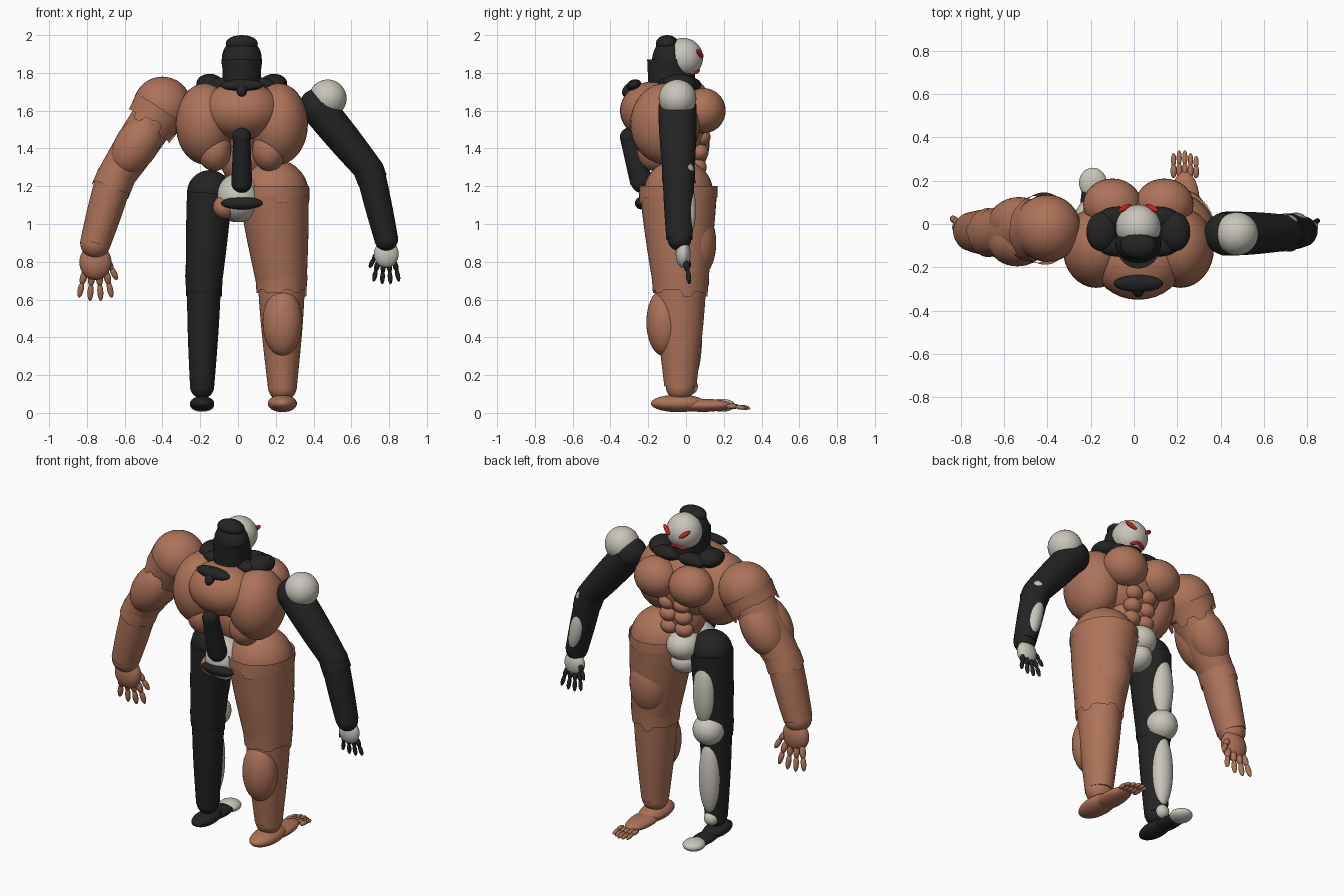
import bpy, bmesh, math, random
from mathutils import Vector, Matrix

random.seed(4)
if "Cube" in bpy.data.objects:
    bpy.data.objects.remove(bpy.data.objects["Cube"])


def material(name, rgb):
    m = bpy.data.materials.new(name)
    m.use_nodes = True
    m.diffuse_color = (*rgb, 1)
    m.node_tree.nodes["Principled BSDF"].inputs["Base Color"].default_value = (*rgb, 1)
    return m


CLAY = material("clay brown", (.42, .17, .1))
DARK = material("charcoal", (.017, .017, .018))
PALE = material("bone white", (.58, .56, .49))
RED = material("red", (.6, .015, .015))
UP = Vector((0, 0, 1))
DEPTH = 1.1  # limbs are slightly deeper than wide


def mid(y, z, side=0):
    """Point measured sideways from the body's centre line."""
    return Vector((.02 + side, y, z))


def finish(name, bm, mat):
    mesh = bpy.data.meshes.new(name)
    bmesh.ops.recalc_face_normals(bm, faces=bm.faces)
    for face in bm.faces:
        face.smooth = len(face.verts) <= 4
    bm.to_mesh(mesh)
    bm.free()
    mesh.materials.append(mat)
    bpy.context.collection.objects.link(bpy.data.objects.new(name, mesh))


def ball(name, centre, size, mat, axis=UP):
    """Ellipsoid whose local z follows axis."""
    turn = UP.rotation_difference(axis).to_matrix().to_4x4()
    bm = bmesh.new()
    bmesh.ops.create_uvsphere(bm, u_segments=32, v_segments=18, radius=1,
                              matrix=Matrix.Translation(centre) @ turn @ Matrix.Diagonal((*size, 1)))
    finish(name, bm, mat)


def sphere(name, centre, radius, mat):
    ball(name, centre, (radius, radius, radius), mat)


def rod(name, start, end, radius, mat):
    """Long ellipsoid joining two points."""
    span = end - start
    ball(name, (start + end) / 2, (radius, radius, span.length / 2 + radius * .6), mat, span)


def limb(name, start, end, r_start, r_end, mat, bulge=0, jag=0, rings=8, count=48):
    """Tapered oval tube; jag gives its far edge a dripping outline."""
    along = (end - start).normalized()
    across = (Vector((1, 0, 0)) - along * along.x).normalized()
    deep = along.cross(across) * DEPTH
    drips = [jag * random.choice((0, .2, .4, 1)) for _ in range(count // 3)]
    bm = bmesh.new()
    loops = []
    for i in range(rings + 1):
        t = i / rings
        radius = (r_start + (r_end - r_start) * t) * (1 + bulge * math.sin(math.pi * t))
        loop = []
        for j in range(count):
            angle = math.tau * j / count
            hang = drips[j // 3] if i == rings else 0
            rim = across * math.cos(angle) + deep * math.sin(angle)
            loop.append(bm.verts.new(start.lerp(end, t) + rim * radius + along * hang))
        loops.append(loop)
    for upper, lower in zip(loops, loops[1:]):
        for j in range(count):
            k = (j + 1) % count
            bm.faces.new((upper[j], upper[k], lower[k], lower[j]))
    if not jag:
        bm.faces.new(loops[0])
        bm.faces.new(loops[-1])
    finish(name, bm, mat)


def digit(name, base, tip, radius, mat):
    """Two-jointed finger or toe."""
    joint = base.lerp(tip, .5) + UP * radius * .3
    rod(name + "_base", base, joint, radius, mat)
    rod(name + "_tip", joint, tip, radius * .85, mat)


def hand(side, s, wrist, w, palm_mat, finger_mat):
    palm = wrist + Vector((0, .02, -w * 1.2))
    ball(side + "_palm", palm, (w, w * .6, w * 1.1), palm_mat)
    for i in range(4):
        fan = (i - 1.5) / 1.5
        digit(f"{side}_finger_{i}", palm + Vector((fan * .65, .2, -.6)) * w,
              palm + Vector((fan, .5, abs(fan) * .3 - 2.4)) * w, w * .22, finger_mat)
    digit(side + "_thumb", palm + Vector((-s * .7, .2, .1)) * w,
          palm + Vector((-s * 1.3, .5, -1)) * w, w * .22, finger_mat)


def arm(side, shoulder, elbow, wrist, w, mat):
    limb(side + "_upper_arm", shoulder, elbow, w * 1.4, w * 1.15, mat, bulge=.05)
    sphere(side + "_elbow", elbow, w * 1.15, mat)
    limb(side + "_forearm", elbow, wrist, w * 1.15, w * .95, mat, bulge=.04)
    limb(side + "_elbow_cuff", elbow.lerp(shoulder, .05), elbow.lerp(wrist, .12),
         w * 1.2, w * 1.22, mat, jag=.03, rings=2)
    sphere(side + "_wrist", wrist, w * .95, mat)


def leg(side, hip, knee, ankle, r_hip, r_knee, r_ankle, mat):
    sphere(side + "_hip", hip, r_hip, mat)
    limb(side + "_thigh", hip, knee, r_hip, r_knee, mat, bulge=.02)
    limb(side + "_shin", knee, ankle, r_knee * .93, r_ankle, mat, bulge=.05)
    limb(side + "_knee_cuff", knee + UP * .03, knee - UP * .05,
         r_knee * 1.03, r_knee * .98, mat, jag=.035, rings=3)
    sphere(side + "_ankle", ankle, r_ankle, mat)
    ball(side + "_heel", ankle + Vector((0, -.01, -.09)), Vector((1, 1.9, .6)) * r_ankle, mat)
    ball(side + "_foot", ankle + Vector((0, .12, -.1)), Vector((.9, 2, .45)) * r_ankle, mat)


# Head, hood and neck
sphere("face", mid(-.015, 1.88), .105, PALE)
ball("hood", mid(-.09, 1.86), (.107, .09, .125), DARK)
limb("hood_skirt", mid(-.09, 1.75), mid(-.09, 1.87), .1, .105, DARK)
ball("hood_cap", mid(-.1, 1.955), (.085, .06, .045), DARK)
limb("neck", mid(-.05, 1.66), mid(-.04, 1.8), .09, .08, DARK)

for s, side in ((1, "left"), (-1, "right")):
    # Slanted eyes and mouth
    rod(side + "_eye", mid(.086, 1.885, s * .04), mid(.062, 1.92, s * .085), .013, RED)
    rod(side + "_mouth", mid(.068, 1.815), mid(.05, 1.8, s * .045), .01, RED)
    # Scarf folds
    ball(side + "_scarf", mid(-.035, 1.745, s * .17), (.07, .09, .05), DARK)
    for y, place in ((-.1, "back"), (.03, "front")):
        ball(f"{side}_scarf_{place}", mid(y, 1.735, s * .09), (.1, .05, .04), DARK)
    # Torso muscles
    ball(side + "_lat", mid(-.11, 1.53, s * .195), (.155, .185, .215), CLAY)
    ball(side + "_pectoral", mid(.09, 1.6, s * .12), (.135, .12, .12), CLAY)
    ball(side + "_lower_back", mid(-.16, 1.39, s * .145), (.09, .1, .11), CLAY)
    for row in range(3):
        ball(f"{side}_abdominal_{row}", mid(.08 - row * .01, 1.46 - row * .08, s * .05),
             (.055, .05, .046), CLAY)
ball("upper_back", mid(-.17, 1.6), (.21, .18, .155), CLAY)
ball("chest_core", mid(-.03, 1.55), (.22, .15, .2), CLAY)
ball("waist", mid(-.03, 1.36), (.12, .11, .15), CLAY)

# Back patch and spine
ball("back_patch", mid(-.275, 1.735), (.115, .04, .03), DARK, Vector((0, -.35, 1)))
rod("back_patch_drip", mid(-.29, 1.73), mid(-.32, 1.69), .028, DARK)
spine_top, spine_base = mid(-.3, 1.46), mid(-.235, 1.22)
limb("spine", spine_top, spine_base, .045, .055, DARK)
sphere("spine_top", spine_top, .05, DARK)
sphere("spine_base", spine_base, .055, DARK)

# Pelvis
ball("pelvis", mid(-.12, 1.14, -.015), (.12, .13, .13), PALE)
ball("pelvis_front", mid(.03, 1.19, -.03), (.1, .11, .09), PALE)
ball("groin", mid(.01, 1.09, -.03), (.085, .1, .08), PALE)
ball("pelvis_patch", mid(-.235, 1.11), (.11, .035, .033), DARK)
sphere("pelvis_spot", mid(-.165, 1.09, -.09), .062, CLAY)

# Left leg, heavy
hip, knee, ankle = Vector((.19, -.04, 1.16)), Vector((.23, -.03, .7)), Vector((.235, -.03, .14))
leg("left", hip, knee, ankle, .185, .135, .077, CLAY)
ball("left_quad", knee + Vector((-.015, .07, .2)), (.125, .12, .2), CLAY)
ball("left_calf", ankle + Vector((0, -.085, .34)), (.105, .095, .18), CLAY)
limb("left_hip_cuff", hip + UP * .04, hip, .187, .188, CLAY, jag=.05, rings=2)
for i in range(5):
    side_step = Vector(((i - 2) * .026, 0, 0))
    root = ankle + Vector((0, .25, -.105)) + side_step
    digit(f"left_toe_{i}", root, root + Vector((0, .12 - abs(i - 1.5) * .013, -.01)), .014, CLAY)

# Right leg, slim and plated
hip, knee, ankle = Vector((-.15, -.04, 1.165)), Vector((-.18, -.04, .7)), Vector((-.19, -.03, .14))
leg("right", hip, knee, ankle, .12, .097, .064, DARK)
ball("right_toe_cap", ankle + Vector((0, .22, -.1)), (.064, .07, .034), PALE)
ball("right_thigh_plate", hip.lerp(knee, .5) + Vector((0, .09, 0)), (.07, .06, .2), PALE)
sphere("right_knee_guard", knee + Vector((0, .07, 0)), .093, PALE)
ball("right_shin_plate", knee.lerp(ankle, .53) + Vector((0, .065, 0)), (.065, .055, .23), PALE)
sphere("right_ankle_guard", ankle + Vector((0, .05, 0)), .043, PALE)

# Left arm, slim and plated
shoulder, elbow, wrist = Vector((.42, -.045, 1.62)), Vector((.7, -.04, 1.28)), Vector((.785, -.035, .92))
arm("left", shoulder, elbow, wrist, .066, DARK)
sphere("left_armpit", shoulder, .097, DARK)
sphere("left_shoulder", shoulder + Vector((.055, 0, .045)), .1, PALE)
ball("left_elbow_plate", elbow + Vector((0, .04, 0)), (.06, .045, .06), PALE)
ball("left_forearm_plate", elbow.lerp(wrist, .55) + Vector((0, .045, 0)),
     (.045, .045, .15), PALE, elbow - wrist)
hand("left", 1, wrist, .066, PALE, DARK)

# Right arm, heavy
shoulder, elbow, wrist = Vector((-.4, -.02, 1.625)), Vector((-.655, -.04, 1.24)), Vector((-.755, -.035, .9))
arm("right", shoulder, elbow, wrist, .085, CLAY)
sphere("right_shoulder", shoulder, .155, CLAY)
limb("right_shoulder_cuff", shoulder.lerp(elbow, .05), shoulder.lerp(elbow, .2),
     .152, .14, CLAY, jag=.05, rings=2)
for y, muscle in ((.04, "biceps"), (-.05, "triceps")):
    ball("right_" + muscle, shoulder.lerp(elbow, .53) + Vector((0, y, 0)),
         (.115, .115, .18), CLAY, shoulder - elbow)
hand("right", -1, wrist, .085, CLAY, CLAY)
